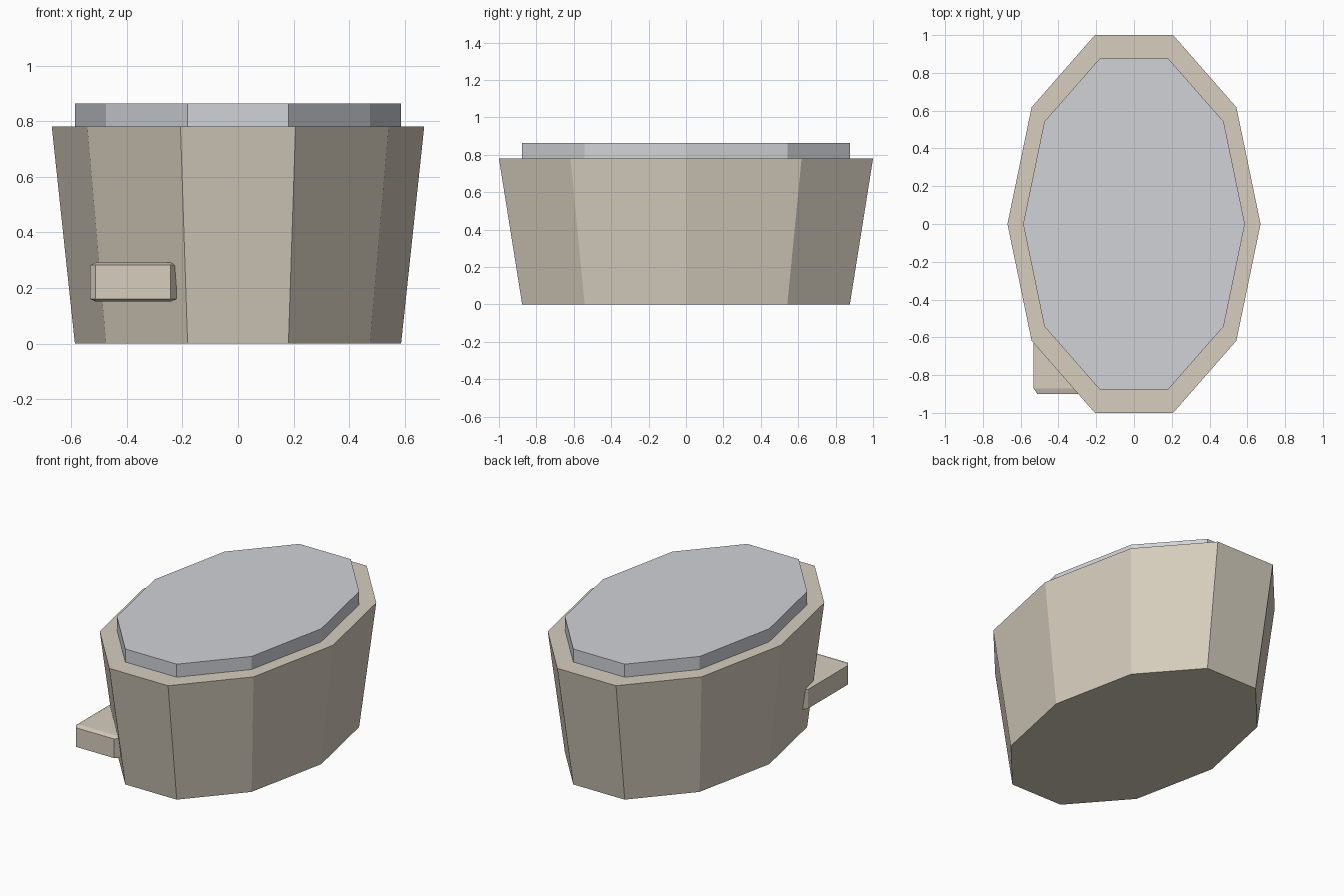
import bpy
import bmesh
from mathutils import Matrix, Vector

cube = bpy.data.objects.get("Cube")
if cube:
    bpy.data.objects.remove(cube, do_unlink=True)


def flat_material(name, rgb):
    mat = bpy.data.materials.new(name)
    mat.use_nodes = True
    mat.diffuse_color = (*rgb, 1)
    mat.node_tree.nodes["Principled BSDF"].inputs["Base Color"].default_value = (*rgb, 1)
    return mat


def finish(bm, name, mat):
    bmesh.ops.recalc_face_normals(bm, faces=bm.faces)
    mesh = bpy.data.meshes.new(name)
    bm.to_mesh(mesh)
    bm.free()
    mesh.materials.append(mat)
    obj = bpy.data.objects.new(name, mesh)
    bpy.context.collection.objects.link(obj)
    return obj


def oval_prism(name, mat, bottom, top, z0, z1):
    """Ten-sided oval block, with a size factor at each end."""
    bm = bmesh.new()
    bmesh.ops.create_cone(bm, cap_ends=True, segments=SIDES,
                          radius1=bottom, radius2=top, depth=z1 - z0)
    # put a corner on the x axis, then stretch the ring into an oval
    corner = max(bm.verts, key=lambda v: v.co.x).co
    turn = Vector((1, 0)).angle_signed(corner.xy)
    place = (Matrix.Translation((0, 0, (z0 + z1) / 2))
             @ Matrix.Diagonal((HALF_WIDTH, HALF_LENGTH, 1, 1))
             @ Matrix.Rotation(turn, 4, "Z"))
    bm.transform(place)
    return finish(bm, name, mat)


def chamfered_box(name, mat, centre, size, chamfer):
    """Unit cube with cut edges, stretched to size."""
    bm = bmesh.new()
    bmesh.ops.create_cube(bm, size=1)
    bmesh.ops.bevel(bm, geom=bm.edges[:], offset=chamfer, segments=1, affect="EDGES")
    bm.transform(Matrix.Translation(centre) @ Matrix.Diagonal((*size, 1)))
    return finish(bm, name, mat)


SIDES = 10
HALF_WIDTH, HALF_LENGTH = 0.67, 1.0515
INSET = 0.876
RIM, TOP = 0.78, 0.863

beige = flat_material("warm beige", (0.67, 0.61, 0.51))
grey = flat_material("pale grey", (0.63, 0.645, 0.68))

# Tapered body, raised lid and the block on the front right
oval_prism("body", beige, INSET, 1, 0, RIM)
oval_prism("lid", grey, INSET, INSET, RIM, TOP)
chamfered_box("front_block", beige, (-0.377, -0.67, 0.221), (0.31, 0.46, 0.14), 0.065)
